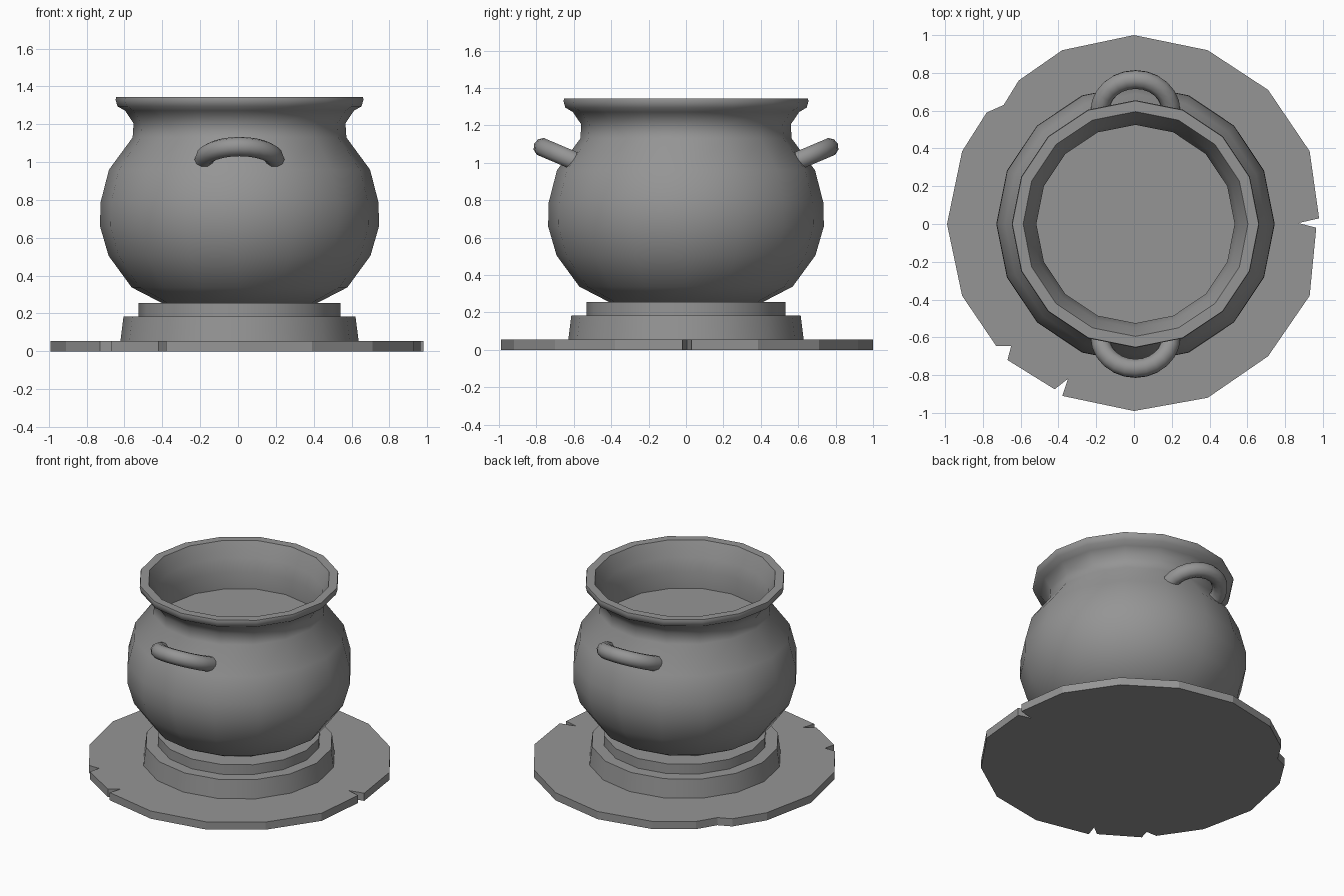
import bpy
import bmesh
from math import cos, sin, pi, radians

default_cube = bpy.data.objects.get("Cube")
if default_cube:
    bpy.data.objects.remove(default_cube, do_unlink=True)

SIDES = 16
CENTRE_X = 0.008

iron = bpy.data.materials.new("grey_iron")
iron.use_nodes = True
colour = (0.3, 0.3, 0.3, 1)
iron.diffuse_color = colour
iron.node_tree.nodes["Principled BSDF"].inputs["Base Color"].default_value = colour


def finish(name, bm, smooth_angle):
    """Turn a bmesh into a shaded object with the iron material."""
    bmesh.ops.recalc_face_normals(bm, faces=bm.faces[:])
    mesh = bpy.data.meshes.new(name)
    bm.to_mesh(mesh)
    bm.free()
    mesh.materials.append(iron)
    obj = bpy.data.objects.new(name, mesh)
    bpy.context.collection.objects.link(obj)
    bpy.ops.object.select_all(action="DESELECT")
    obj.select_set(True)
    bpy.context.view_layer.objects.active = obj
    bpy.ops.object.shade_smooth_by_angle(angle=radians(smooth_angle))
    return obj


def skin(bm, rings):
    """Bridge successive rings of points with quads and cap both ends."""
    loops = [[bm.verts.new(p) for p in ring] for ring in rings]
    count = len(loops[0])
    for low, high in zip(loops, loops[1:]):
        for i in range(count):
            j = (i + 1) % count
            bm.faces.new((low[i], low[j], high[j], high[i]))
    bm.faces.new(loops[0][::-1])
    bm.faces.new(loops[-1])


def lathe(name, profile, smooth_angle=40):
    """Turn a (radius, height) profile around the vertical axis."""
    angles = [2 * pi * i / SIDES for i in range(SIDES)]
    bm = bmesh.new()
    skin(bm, [[(CENTRE_X + r * cos(a), r * sin(a), z) for a in angles]
              for r, z in profile])
    return finish(name, bm, smooth_angle)


# Chipped stone slab: a polygon outline with notches
outline = [
    (0, 1), (-0.38, 0.92), (-0.61, 0.76), (-0.69, 0.63), (-0.78, 0.59),
    (-0.91, 0.385), (-0.99, 0), (-0.91, -0.38), (-0.73, -0.645),
    (-0.65, -0.645), (-0.67, -0.72), (-0.42, -0.875), (-0.35, -0.82),
    (-0.38, -0.91), (0, -0.99), (0.39, -0.92), (0.71, -0.7),
    (0.93, -0.38), (0.965, -0.02), (0.87, 0.005), (0.98, 0.03),
    (0.93, 0.385), (0.71, 0.71), (0.39, 0.92),
]
slab = bmesh.new()
skin(slab, [[(x, y, z) for x, y in outline] for z in (0, 0.055)])
finish("base_slab", slab, 20)

# Stepped plinth
lathe("lower_plinth", [(0.63, 0.05), (0.613, 0.185)])
lathe("upper_plinth", [(0.533, 0.18), (0.533, 0.255)])

# Pot with flared rim, hollow mouth and inner floor
lathe("pot", [
    (0.4, 0.25), (0.57, 0.338), (0.692, 0.505), (0.737, 0.66),
    (0.735, 0.785), (0.69, 0.96), (0.565, 1.13), (0.56, 1.205),
    (0.605, 1.272), (0.645, 1.295), (0.655, 1.33), (0.652, 1.345),
    (0.595, 1.345), (0.55, 1.24), (0.525, 1.15), (0.525, 1.03),
], 48)


# Upturned loop handles, front and back
def handle(name, side):
    steps, segments, tube = 12, 10, 0.051
    reach, rise, half = 0.165, 0.07, 0.187
    length = (reach ** 2 + rise ** 2) ** 0.5
    out_y, out_z = reach / length, rise / length
    rings = []
    for i in range(steps + 1):
        t = pi * i / steps
        ring = []
        for k in range(segments):
            a = 2 * pi * k / segments
            # u runs sideways, v outward in the tilted plane, w across it
            u = (half + tube * cos(a)) * cos(t)
            v = (length + tube * cos(a)) * sin(t)
            w = tube * sin(a)
            ring.append((CENTRE_X + u,
                         side * (0.6 + v * out_y - w * out_z),
                         1.012 + v * out_z + w * out_y))
        rings.append(ring)
    bm = bmesh.new()
    skin(bm, rings)
    finish(name, bm, 50)


for label, side in (("front", -1), ("back", 1)):
    handle(label + "_handle", side)
